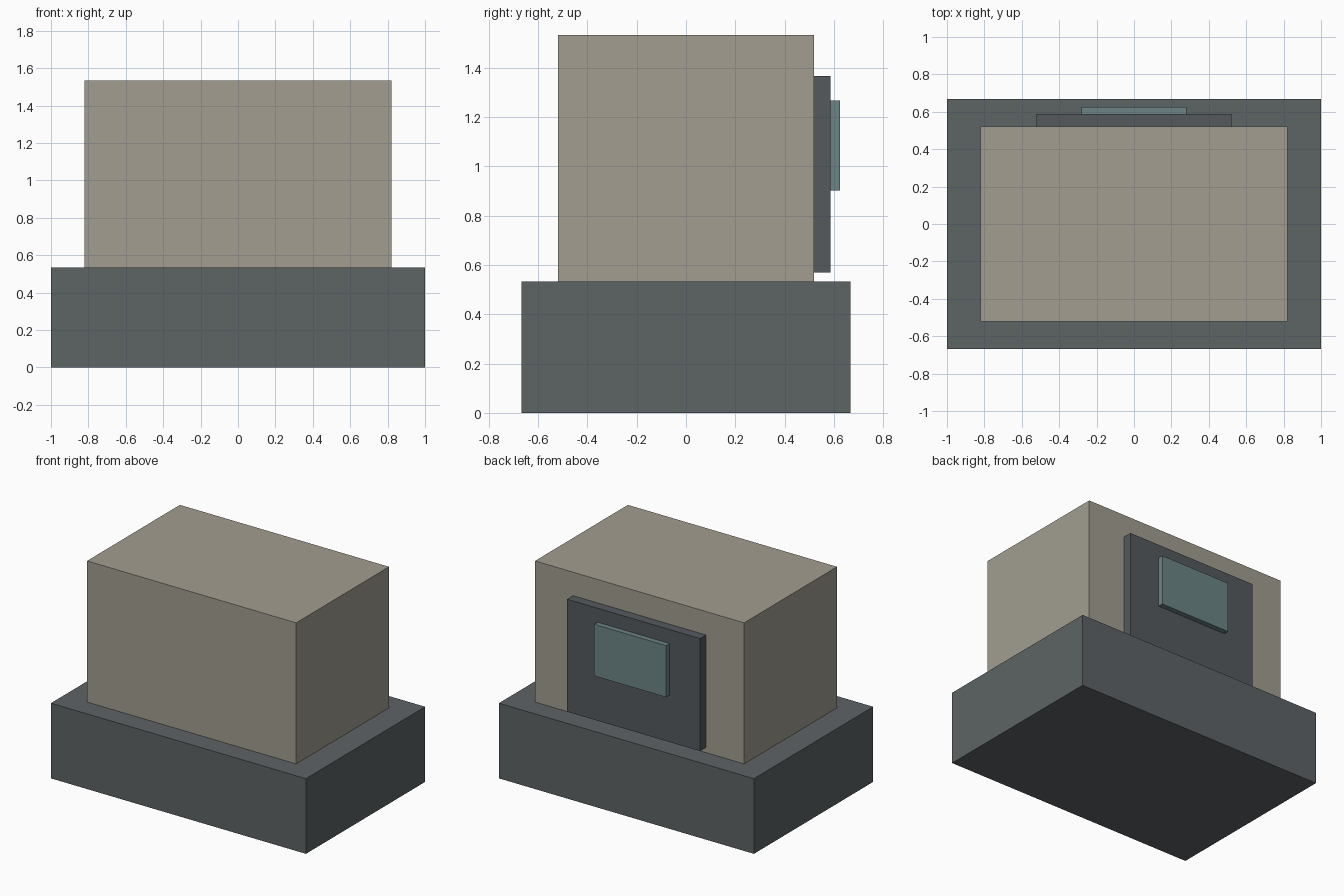
import bpy

if "Cube" in bpy.data.objects:
    bpy.data.objects.remove(bpy.data.objects["Cube"])


def box(name, x, y, z, color):
    """Box spanning the given (min, max) ranges."""
    spans = (x, y, z)
    bpy.ops.mesh.primitive_cube_add(size=1, location=[(a + b) / 2 for a, b in spans])
    ob = bpy.context.object
    ob.name = name
    ob.scale = [b - a for a, b in spans]
    bpy.ops.object.transform_apply(location=False, rotation=False, scale=True)
    mat = bpy.data.materials.new(name + "_color")
    mat.diffuse_color = (*color, 1)
    mat.use_nodes = True
    mat.node_tree.nodes["Principled BSDF"].inputs["Base Color"].default_value = mat.diffuse_color
    ob.data.materials.append(mat)
    return ob


# Wide plinth
box("base", (-1, 1), (-0.667, 0.667), (0, 0.533), (0.11, 0.125, 0.13))
# Main block standing on the plinth
box("body", (-0.82, 0.82), (-0.52, 0.52), (0.533, 1.533), (0.36, 0.34, 0.28))
# Raised panel on the back of the block
box("back_panel", (-0.522, 0.522), (0.52, 0.587), (0.57, 1.367), (0.09, 0.10, 0.11))
# Small pane on the panel
box("window_pane", (-0.282, 0.282), (0.587, 0.625), (0.902, 1.268), (0.15, 0.23, 0.24))
